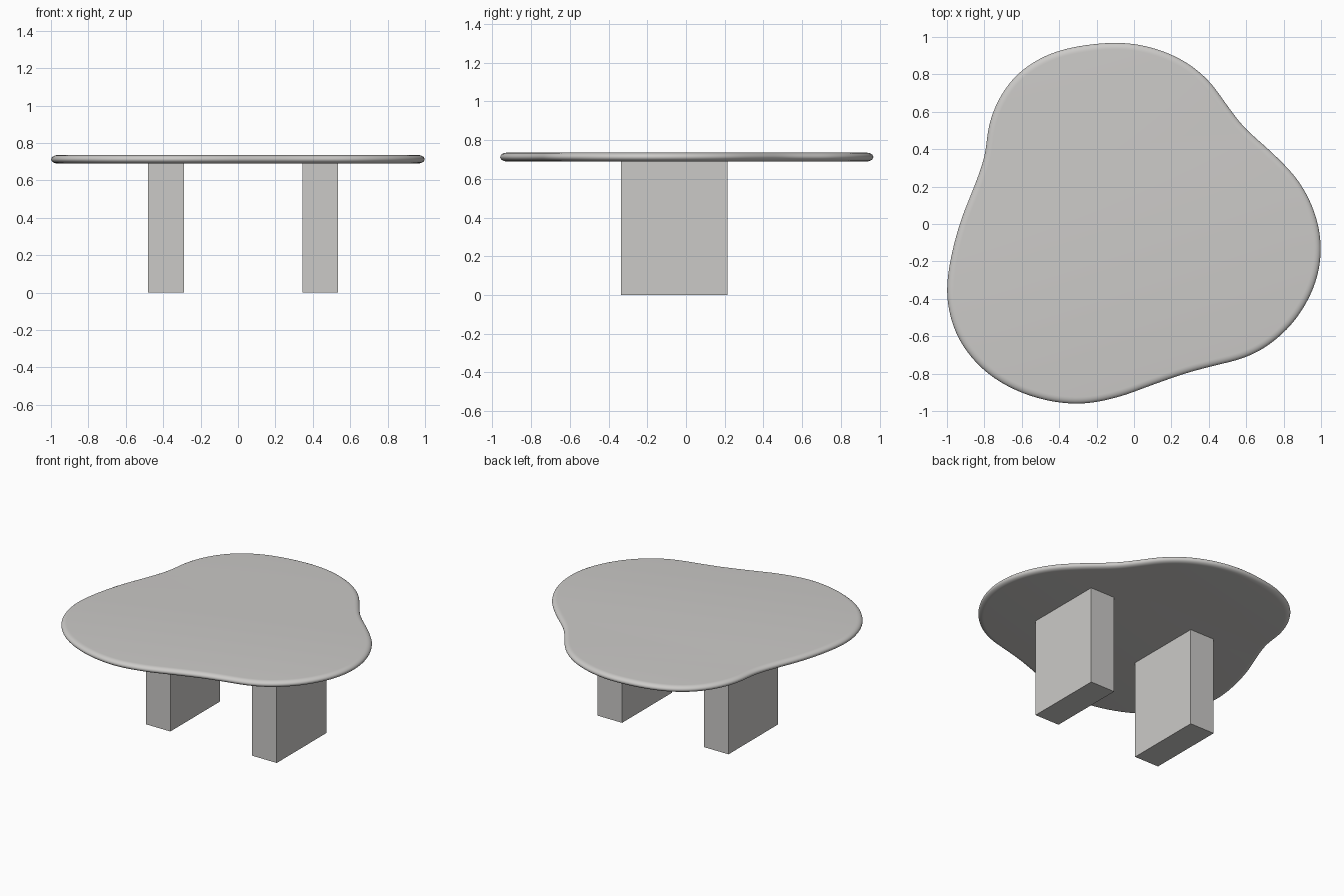
import bpy, bmesh, math
from mathutils import Vector

if "Cube" in bpy.data.objects:
    bpy.data.objects.remove(bpy.data.objects["Cube"])

stone = bpy.data.materials.new("warm grey stone")
stone.diffuse_color = (0.60, 0.59, 0.575, 1)
stone.use_nodes = True
stone.node_tree.nodes["Principled BSDF"].inputs["Base Color"].default_value = stone.diffuse_color


def make_object(name, bm):
    bmesh.ops.recalc_face_normals(bm, faces=bm.faces)
    mesh = bpy.data.meshes.new(name)
    bm.to_mesh(mesh)
    bm.free()
    mesh.materials.append(stone)
    obj = bpy.data.objects.new(name, mesh)
    bpy.context.collection.objects.link(obj)
    return obj


# Free-form outline of the top, clockwise from the back
OUTLINE = [Vector(p) for p in [
    (-0.12, 0.97), (0.09, 0.945), (0.27, 0.87), (0.40, 0.765), (0.49, 0.645),
    (0.59, 0.515), (0.74, 0.38), (0.88, 0.23), (0.97, 0.05), (1.0, -0.14),
    (0.965, -0.33), (0.865, -0.51), (0.73, -0.64), (0.59, -0.715),
    (0.43, -0.757), (0.27, -0.80), (0.085, -0.865), (-0.10, -0.93),
    (-0.315, -0.963), (-0.555, -0.92), (-0.77, -0.81), (-0.92, -0.645),
    (-0.99, -0.46), (-0.995, -0.27), (-0.936, -0.01), (-0.85, 0.21),
    (-0.797, 0.37), (-0.775, 0.53), (-0.71, 0.69), (-0.59, 0.83),
    (-0.395, 0.93)]]


def smooth_loop(pts, steps=8, passes=8):
    """Closed Catmull-Rom curve, lightly relaxed."""
    n, out = len(pts), []
    for i in range(n):
        a, b, c, d = (pts[(i + k) % n] for k in (-1, 0, 1, 2))
        for s in range(steps):
            t = s / steps
            out.append(0.5 * (2 * b + (c - a) * t + (2 * a - 5 * b + 4 * c - d) * t**2
                              + (3 * b - a - 3 * c + d) * t**3))
    m = len(out)
    for _ in range(passes):
        out = [(out[i - 1] + 2 * out[i] + out[(i + 1) % m]) / 4 for i in range(m)]
    return out


# Table top: stacked inset rings give the rounded rim
Z_MID, HALF, RIM, ARCS = 0.7125, 0.0225, 0.035, 12
loop = smooth_loop(OUTLINE)
m = len(loop)
inward = []
for i in range(m):
    t = (loop[(i + 1) % m] - loop[i - 1]).normalized()
    inward.append(Vector((t.y, -t.x)))

bm = bmesh.new()
rings = []
for k in range(ARCS + 1):
    a = math.pi * (k / ARCS - 0.5)
    inset, z = RIM * (1 - math.cos(a)), Z_MID + HALF * math.sin(a)
    rings.append([bm.verts.new((*(p + w * inset), z)) for p, w in zip(loop, inward)])
for low, high in zip(rings, rings[1:]):
    for i in range(m):
        j = (i + 1) % m
        bm.faces.new((low[i], low[j], high[j], high[i]))
bm.faces.new(rings[0])
bm.faces.new(rings[-1])
top = make_object("table_top", bm)
bpy.context.view_layer.objects.active = top
top.select_set(True)
bpy.ops.object.shade_smooth_by_angle(angle=math.radians(30))

# Two slab legs
for name, x in (("left_leg", -0.385), ("right_leg", 0.44)):
    bm = bmesh.new()
    bmesh.ops.create_cube(bm, size=1)
    bmesh.ops.scale(bm, vec=(0.19, 0.55, 0.69), verts=bm.verts)
    bmesh.ops.translate(bm, vec=(x, -0.06, 0.345), verts=bm.verts)
    make_object(name, bm)
